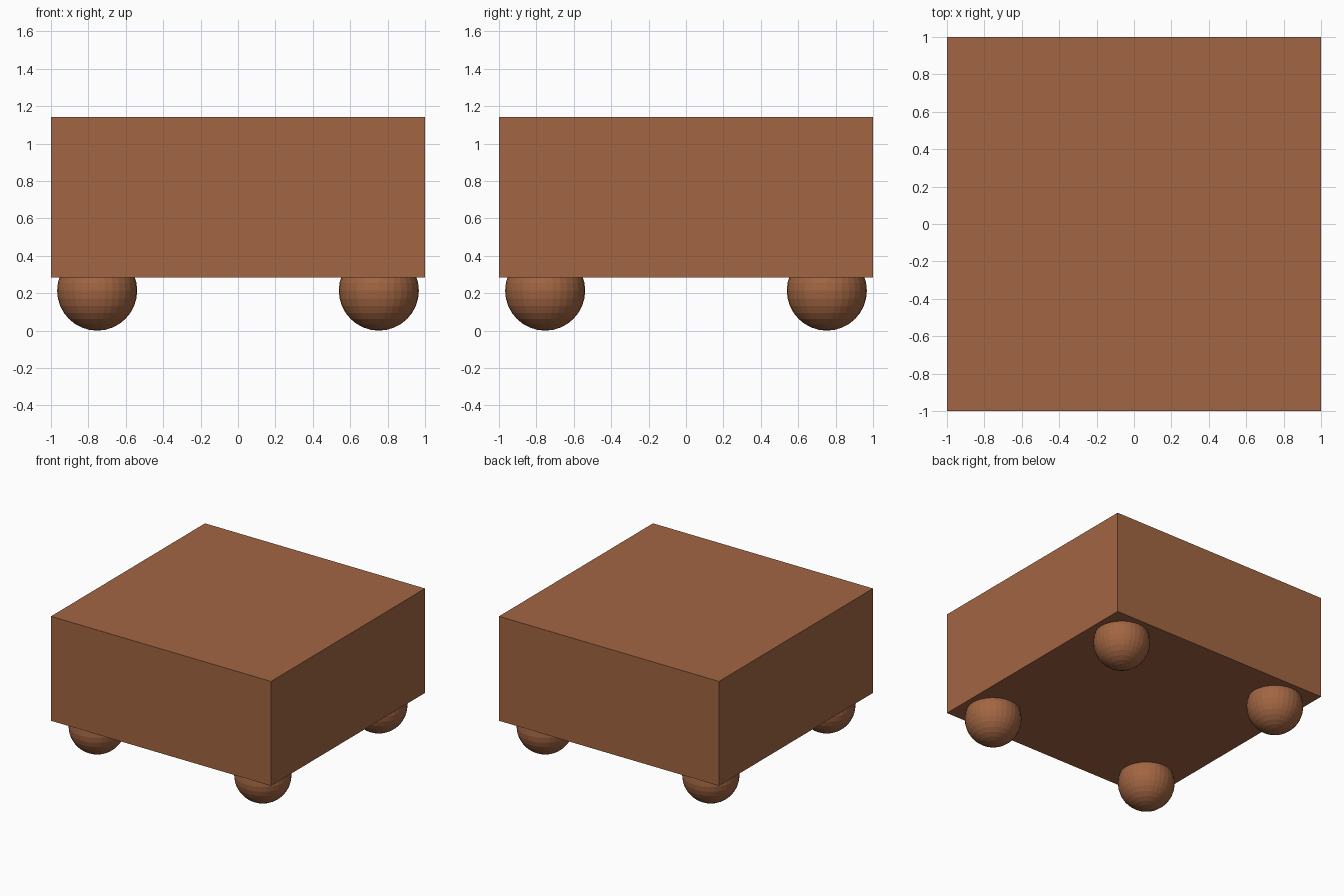
import bpy

if "Cube" in bpy.data.objects:
    bpy.data.objects.remove(bpy.data.objects["Cube"])

FOOT_R = 0.214
BOX_BOTTOM, BOX_TOP = 0.284, 1.142

mat = bpy.data.materials.new("brown")
mat.diffuse_color = (0.36, 0.13, 0.055, 1)
mat.use_nodes = True
mat.node_tree.nodes["Principled BSDF"].inputs["Base Color"].default_value = mat.diffuse_color


def finish(name):
    obj = bpy.context.object
    obj.name = name
    obj.data.materials.append(mat)
    return obj


# Main cushion block
bpy.ops.mesh.primitive_cube_add(size=1, location=(0, 0, (BOX_BOTTOM + BOX_TOP) / 2))
block = finish("ottoman_block")
block.scale = (2, 2, BOX_TOP - BOX_BOTTOM)

# Four faceted ball feet, tops sunk into the block
for side, sx in (("left", -1), ("right", 1)):
    for end, sy in (("front", -1), ("back", 1)):
        bpy.ops.mesh.primitive_uv_sphere_add(
            segments=32, ring_count=16, radius=FOOT_R,
            location=(sx * 0.753, sy * 0.753, FOOT_R))
        finish(f"{end}_{side}_foot")
